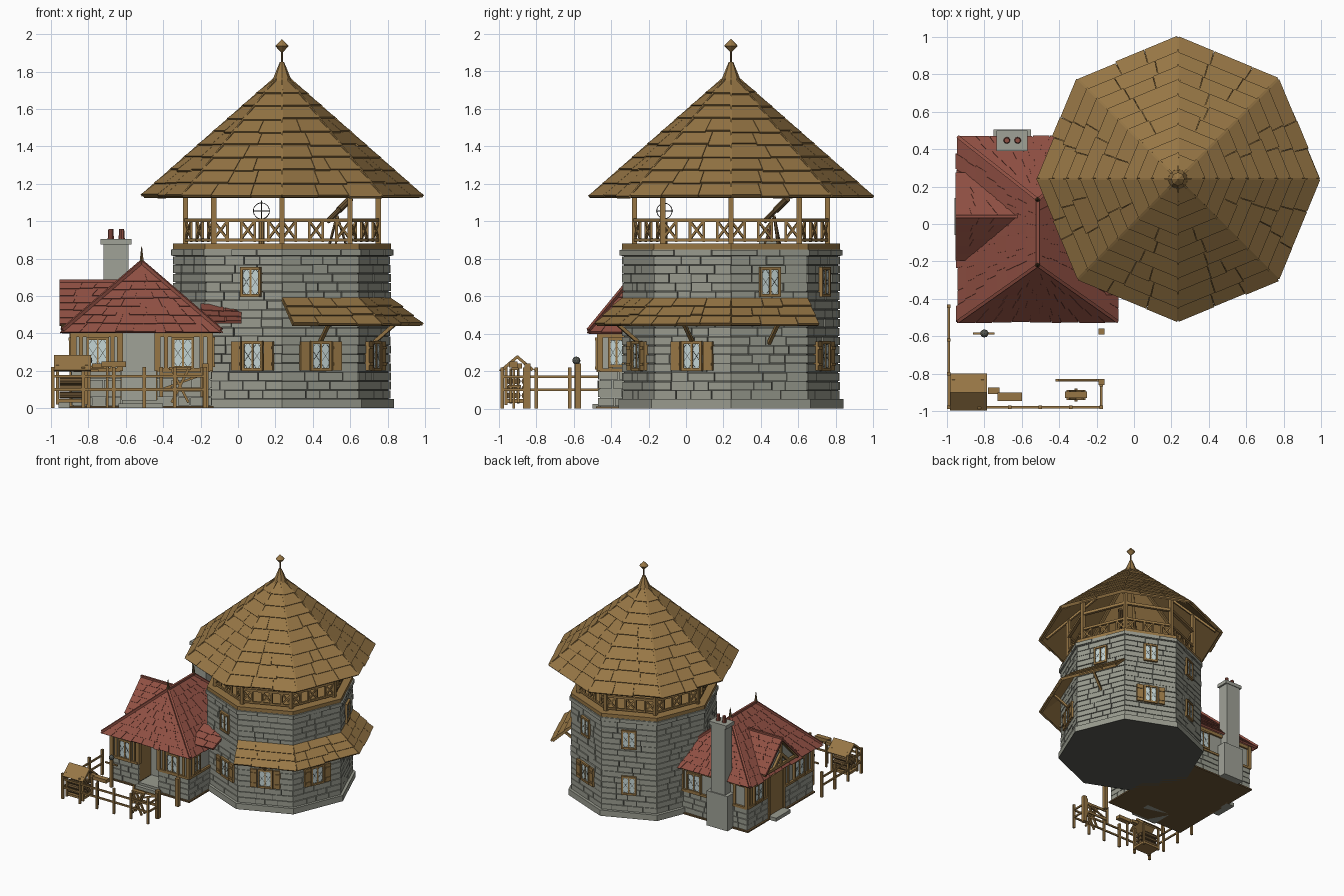
import bpy, bmesh, math, random
from mathutils import Vector as V, Matrix as M

if "Cube" in bpy.data.objects:
    bpy.data.objects.remove(bpy.data.objects["Cube"])
random.seed(4)
COL = {"stone": (.32, .33, .275), "mortar": (.095, .10, .085), "wood": (.31, .183, .06), "dark wood": (.15, .09, .035),
       "red tile": (.28, .08, .056), "plaster": (.35, .36, .31), "glass": (.55, .66, .66), "iron": (.04, .04, .04)}
MATS = {}
for n, c in COL.items():
    MATS[n] = bpy.data.materials.new(n)
    MATS[n].diffuse_color = (*c, 1)
PARTS = {}

def part(name, mat):
    """Mesh under construction for one named, single-colour object."""
    return PARTS.setdefault(name, (bmesh.new(), mat))[0]

def box(bm, lo, hi, m=M()):
    lo, hi = V(lo), V(hi)
    bmesh.ops.create_cube(bm, size=1, matrix=m @ M.Translation((lo + hi) / 2) @ M.Diagonal((*(hi - lo), 1)))

def beam(bm, p, q, w=.02, h=None, seg=0, r2=None):
    p, q = V(p), V(q)
    m = M.Translation((p + q) / 2) @ (q - p).to_track_quat('Z', 'Y').to_matrix().to_4x4()
    L = (q - p).length
    if seg:
        bmesh.ops.create_cone(bm, cap_ends=True, segments=seg, radius1=w, radius2=w if r2 is None else r2, depth=L, matrix=m)
    else:
        bmesh.ops.create_cube(bm, size=1, matrix=m @ M.Diagonal((w, h or w, L, 1)))

def hexa(bm, lo, hi):
    v = [bm.verts.new(p) for p in lo + hi]
    for f in ((0, 1, 2, 3), (4, 5, 6, 7), (0, 1, 5, 4), (1, 2, 6, 5), (2, 3, 7, 6), (3, 0, 4, 7)):
        bm.faces.new([v[i] for i in f])

def splits(n):
    return [0] + [(i + random.uniform(-.28, .28)) / n for i in range(1, n)] + [1]

def shingles(bm, core, a, b, c, d, rows, width, th):
    """Rows of overlapping boards on a roof facet: eave a-b, top d-c."""
    a, b, c, d = map(V, (a, b, c, d))
    n = (b - a).cross(d - a).normalized()
    P = lambda s, t, h: a.lerp(b, s).lerp(d.lerp(c, s), t) + n * h
    hexa(core, [P(s, t, -.014) for s, t in ((0, 0), (1, 0), (1, .995), (0, .995))],
         [P(s, t, 0) for s, t in ((0, 0), (1, 0), (1, .995), (0, .995))])
    for i in range(rows):
        L = (P(1, i / rows, 0) - P(0, i / rows, 0)).length
        s = splits(max(1, round(L / width)))
        g = .0015 / max(L, .02)
        for s0, s1 in zip(s, s[1:]):
            t0, t1 = (i - random.uniform(0, .2)) / rows, min(.99, (i + 1.05) / rows)
            q = ((s0 + g, t0), (s1 - g, t0), (s1 - g, t1), (s0 + g, t1))
            hexa(bm, [P(*u, -.002) for u in q], [P(*u, th if j < 2 else th * .25) for j, u in enumerate(q)])

def bricks(bm, p, q, z0, z1, rows, length):
    """Staggered stone blocks on the wall p-q, outward to the right."""
    p, q = V((*p, 0)), V((*q, 0))
    m = M.Translation(p) @ M.Rotation(math.atan2(q.y - p.y, q.x - p.x), 4, 'Z')
    L, h = (q - p).length, (z1 - z0) / rows
    for i in range(rows):
        s = splits(max(1, round(L / length + random.uniform(-.5, .5))))
        for s0, s1 in zip(s, s[1:]):
            box(bm, (s0 * L + (.0025 if s0 else -.004), -random.uniform(.006, .012), z0 + i * h + .0025),
                (s1 * L - (.0025 if s1 < 1 else -.004), .01, z0 + (i + 1) * h - .0025), m)

def window(x, y, z, ang, w, h, shutters=False):
    """Leaded window centred at x, y, z, facing the angle."""
    m = M.Translation((x, y, z)) @ M.Rotation(math.radians(ang + 90), 4, 'Z')
    F, G, D = part("window_frames", "wood"), part("window_glass", "glass"), part("window_leads", "mortar")
    w, h = w / 2, h / 2
    box(G, (-w, -.016, -h), (w, .01, h), m)
    for s in (-1, 1):
        box(F, (s * w - .007, -.024, -h - .008), (s * w + .007, .01, h + .008), m)
        box(F, (-w, -.026, s * h - .008), (w, .01, s * h + .008), m)
    box(F, (-.005, -.021, -h), (.005, 0, h), m)
    for i in range(4):
        for j in range(4):
            x0, x1, z0, z1 = w * (i - 2) / 2, w * (i - 1) / 2, h * (j - 2) / 2, h * (j - 1) / 2
            a, b = ((x0, z0), (x1, z1)) if (i + j) % 2 else ((x0, z1), (x1, z0))
            beam(D, m @ V((a[0], -.016, a[1])), m @ V((b[0], -.016, b[1])), .0025)
    if shutters:
        S = part("shutters", "wood")
        for s in (-1, 1):
            c = s * (w * 1.55 + .012)
            box(S, (c - w * .5, -.024, -h - .005), (c + w * .5, .005, h + .005), m)
            for zz in (-.6, .6):
                box(S, (c - w * .45, -.03, zz * h - .007), (c + w * .45, -.02, zz * h + .007), m)

# ---------- octagonal tower ----------
CX, CY = .235, .24
def pt(r, k, z=0):
    return V((CX + r * math.cos(k * math.pi / 4), CY + r * math.sin(k * math.pi / 4), z))
def prism(bm, r1, z0, z1, r2=None):
    beam(bm, (CX, CY, z0), (CX, CY, z1), r1, seg=8, r2=r2)

prism(part("tower_core", "mortar"), .57, .002, .83)
prism(part("tower_plinth", "stone"), .60, .002, .05)
prism(part("tower_floor", "mortar"), .60, 0, .003)
prism(part("tower_cornice", "stone"), .585, .815, .85)
prism(part("balcony_deck", "wood"), .582, .85, .88)
for k in range(8):
    bricks(part("tower_stones", "stone"), pt(.57, k).xy, pt(.57, k + 1).xy, .05, .815, 16, .125)
    bricks(part("cornice_stones", "stone"), pt(.583, k).xy, pt(.583, k + 1).xy, .815, .85, 1, .15)

def tower_window(face, z, h, off=0, shutters=False):
    a = math.radians(face)
    r = .572 * math.cos(math.pi / 8)
    window(CX + r * math.cos(a) - off * math.sin(a), CY + r * math.sin(a) + off * math.cos(a), z, face, .105, h, shutters)
for f, o in ((-112.5, .055), (-67.5, 0), (-22.5, 0), (67.5, 0)):
    tower_window(f, .28, .145, o, True)
for f, o in ((-112.5, .045), (22.5, 0), (67.5, 0), (112.5, 0)):
    tower_window(f, .675, .145, o)
tower_window(112.5, .28, .145)

# balcony posts and cross-braced railing
post, rail = part("balcony_posts", "wood"), part("balcony_railing", "wood")
for k in range(8):
    a, b = pt(.515, k), pt(.515, k + 1)
    beam(post, pt(.515, k, .88), pt(.515, k, 1.33), .028)
    for z, w in ((.9, .016), (1.005, .02)):
        beam(rail, a + V((0, 0, z)), b + V((0, 0, z)), w)
    beam(post, a + V((0, 0, 1.15)), b + V((0, 0, 1.15)), .025)
    beam(post, pt(.70, k, 1.145), pt(.06, k, 1.71), .024)
    for i in range(5):
        s0, s1 = a.lerp(b, i / 5), a.lerp(b, (i + 1) / 5)
        beam(rail, s0 + V((0, 0, .89)), s0 + V((0, 0, 1.0)), .014)
        if i % 2 == 0:
            beam(rail, s0 + V((0, 0, .905)), s1 + V((0, 0, 1.0)), .012)
            beam(rail, s0 + V((0, 0, 1.0)), s1 + V((0, 0, .905)), .012)

# tower roof with hip boards, spire and finial
rb, rc, rh = part("tower_roof_boards", "wood"), part("tower_roof_deck", "wood"), part("tower_roof_hips", "wood")
for k in range(8):
    shingles(rb, rc, pt(.745, k, 1.135), pt(.745, k + 1, 1.135), pt(.045, k + 1, 1.752), pt(.045, k, 1.752), 9, .17, .014)
    beam(rh, pt(.752, k, 1.136), pt(.045, k, 1.758), .012)
prism(rh, .055, 1.745, 1.85, .012)
fin = part("finial", "wood")
beam(part("finial_rod", "dark wood"), (CX, CY, 1.84), (CX, CY, 1.91), .006, seg=6)
beam(fin, (CX, CY, 1.9), (CX, CY, 1.936), .002, seg=8, r2=.036)
beam(fin, (CX, CY, 1.936), (CX, CY, 1.972), .036, seg=8, r2=.002)

# awning around three faces
ab, ac, st = part("awning_boards", "wood"), part("awning_deck", "wood"), part("awning_struts", "wood")
for k in (6, 7, 8):
    n = V((math.cos((k + .5) * math.pi / 4), math.sin((k + .5) * math.pi / 4), 0))
    a, b = pt(.745, k, .45), pt(.745, k + 1, .45)
    c, d = pt(.578, k + 1, .59), pt(.578, k, .59)
    if k == 6: a = V((d.x, d.y, .45)) + n * .154
    if k == 8: b = V((c.x, c.y, .45)) + n * .154
    shingles(ab, ac, a, b, c, d, 3, .15, .012)
    m = V((CX, CY, 0))
    beam(st, m + n * .53 + V((0, 0, .35)), m + n * .66 + V((0, 0, .455)), .018)

# telescope on a tripod, and armillary rings
tel = part("telescope", "dark wood")
for f in range(3):
    a = f * 2.094 + .4
    beam(tel, (.53, .47, 1.03), (.53 + .05 * math.cos(a), .47 + .05 * math.sin(a), .88), .010)
beam(tel, (.48, .42, 1.0), (.545, .485, 1.065), .014, seg=8)
beam(tel, (.54, .48, 1.06), (.60, .54, 1.12), .019, seg=8)
arm = part("armillary_rings", "iron")
ax, ay = .125, -.115
def ring(bm, c, u, w, r, th, n=20):
    p = [V(c) + r * (V(u) * math.cos(i * math.tau / n) + V(w) * math.sin(i * math.tau / n)) for i in range(n)]
    for i in range(n):
        beam(bm, p[i - 1], p[i], th)
ring(arm, (ax, ay, 1.055), (1, 0, 0), (0, 0, 1), .043, .004)
ring(arm, (ax, ay, 1.055), (0, 1, 0), (0, 0, 1), .041, .004)
ring(arm, (ax, ay, 1.055), (1, 0, 0), (0, 1, 0), .044, .004)
beam(arm, (ax, ay, 1.0), (ax, ay, 1.11), .005)
beam(part("armillary_stand", "wood"), (ax, ay, .88), (ax, ay, 1.01), .016, seg=8)

# ---------- cottage ----------
wall = part("cottage_walls", "plaster")
box(wall, (-.88, -.30, .01), (-.15, .42, .42))
for x0, x1 in ((-.88, -.63), (-.43, -.15)):
    box(wall, (x0, -.46, .01), (x1, -.29, .42))
box(part("cottage_floor", "dark wood"), (-.9, -.48, 0), (-.13, .44, .012))
cs = part("cottage_stones", "stone")
for p, q in (((-.88, -.46), (-.63, -.46)), ((-.43, -.46), (-.15, -.46)), ((-.15, -.46), (-.15, -.1)),
             ((-.15, .42), (-.88, .42)), ((-.88, .42), (-.88, .15)), ((-.88, -.07), (-.88, -.46))):
    bricks(cs, p, q, .012, .2, 4, .1)
    sill = part("cottage_timbers", "wood")
    beam(sill, (*p, .205), (*q, .205), .035, .02)
    for t in (0, .16, .84, 1):
        u = V(p).lerp(V(q), t)
        beam(sill, (*u, .2), (*u, .41), .032 if t in (0, 1) else .022)
    beam(sill, (*p, .395), (*q, .395), .03)
box(part("front_step", "stone"), (-.64, -.50, 0), (-.40, -.30, .025))
box(part("front_step", "stone"), (-.62, -.47, .025), (-.42, -.30, .045))
box(part("side_step", "stone"), (-.96, -.06, 0), (-.88, .14, .03))
doors = part("doors", "wood")
box(doors, (-.632, -.455, .045), (-.622, -.30, .40))
box(doors, (-.438, -.455, .045), (-.428, -.30, .40))
box(doors, (-.89, -.045, .03), (-.87, .125, .36))
for y in (-.06, .14):
    box(sill, (-.9, y - .012, 0), (-.87, y + .012, .41))
for x in (-.75, -.295):
    window(x, -.46, .295, -90, .105, .155)
window(-.15, -.37, .3, 0, .08, .145)
window(-.88, -.27, .295, 180, .13, .15)
window(-.88, .285, .295, 180, .11, .15)
window(-.38, .42, .295, 90, .12, .15)

# hipped red roof, side gable and link roof to the tower
A, B, C, D = (-.94, -.52, .41), (-.09, -.52, .41), (-.09, .465, .41), (-.94, .465, .41)
E, F = (-.515, -.22, .775), (-.515, .13, .775)
tb, tc, th = part("cottage_tiles", "red tile"), part("cottage_roof_deck", "red tile"), part("cottage_ridges", "red tile")
for q in ((A, B, E, E), (B, C, F, E), (C, D, F, F), (D, A, E, F)):
    shingles(tb, tc, *q, 8, .09, .005)
for p, q in ((A, E), (B, E), (C, F), (D, F), (E, F)):
    beam(th, V(p) + V((0, 0, .008)), V(q) + V((0, 0, .008)), .018)
g0, g1 = (-.955, .04, .68), (-.62, .04, .68)
shingles(tb, tc, (-.955, -.19, .45), (-.90, -.19, .45), g1, g0, 6, .09, .005)
shingles(tb, tc, (-.90, .27, .45), (-.955, .27, .45), g0, g1, 6, .09, .005)
beam(th, V(g0), V(g1), .018)
hexa(wall, [V((-.915, -.16, .45)), V((-.915, .24, .45)), V((-.915, .05, .655)), V((-.915, .03, .655))],
     [V((-.80, -.16, .45)), V((-.80, .24, .45)), V((-.80, .05, .655)), V((-.80, .03, .655))])
for p, q in (((-.185, .435), (.04, .665)), ((.265, .435), (.04, .665)), ((-.16, .45), (.24, .45)),
             ((.04, .45), (.04, .65)), ((-.06, .45), (.04, .55)), ((.14, .45), (.04, .55))):
    beam(sill, (-.935, *p), (-.935, *q), .022)
shingles(tb, tc, (-.2, -.37, .465), (.02, -.37, .465), (.02, -.18, .54), (-.2, -.18, .56), 3, .09, .005)
for p in (E, F):
    beam(part("ridge_spikes", "dark wood"), V(p), V(p) + V((0, 0, .09)), .014, seg=6, r2=.002)

# chimney
ch = part("chimney", "plaster")
box(ch, (-.75, .38, 0), (-.55, .505, .30))
box(ch, (-.72, .40, .30), (-.585, .495, .88))
box(ch, (-.735, .39, .875), (-.57, .50, .905))
for x in (-.68, -.622):
    beam(part("chimney_pots", "red tile"), (x, .447, .9), (x, .447, .958), .018, seg=10, r2=.014)

# ---------- yard ----------
fence = part("fence", "wood")
def run(p, q, n):
    for i in range(n + 1):
        u = V(p).lerp(V(q), i / n)
        beam(fence, (*u, 0), (*u, .22), .018)
    for z in (.10, .17):
        beam(fence, (*p, z), (*q, z), .012, .014)
run((-.99, -.44), (-.99, -.98), 3)
run((-.99, -.98), (-.175, -.98), 5)
run((-.175, -.98), (-.175, -.86), 1)
for y in (-.845, -.575):
    box(fence, (-.19, y - .016, 0), (-.158, y + .016, .24))
for z in (.09, .17):
    box(part("gate", "wood"), (-.42, -.84, z), (-.18, -.83, z + .02))
for x in (-.42, -.20):
    box(part("gate", "wood"), (x, -.843, .06), (x + .02, -.829, .22))
beam(part("gate", "wood"), (-.41, -.835, .1), (-.19, -.835, .18), .012)

# small log shelter, bench and trestle
sh = part("log_shelter", "wood")
for x in (-.965, -.81):
    for y in (-.96, -.84):
        beam(sh, (x, y, .02), (x, y, .23), .016)
shingles(sh, sh, (-.985, -.985, .21), (-.785, -.985, .21), (-.785, -.9, .285), (-.985, -.9, .285), 1, .3, .004)
shingles(sh, sh, (-.785, -.815, .21), (-.985, -.815, .21), (-.985, -.9, .285), (-.785, -.9, .285), 1, .3, .004)
for i in range(3):
    for j in range(3):
        y, z = -.94 + i * .04, .07 + j * .038
        beam(part("logs", "dark wood"), (-.955, y, z), (-.82, y, z), .018, seg=8)
box(sh, (-.97, -.965, .03), (-.805, -.835, .05))
box(sh, (-.78, -.91, .215), (-.72, -.875, .24))
box(sh, (-.73, -.945, .22), (-.6, -.9, .25))
beam(sh, (-.70, -.92, 0), (-.70, -.92, .23), .014)
tr = part("trestle", "wood")
for y in (-.935, -.895):
    for s in (-1, 1):
        beam(tr, (-.31 - s * .045, y, .03), (-.31 + s * .045, y, .21), .014)
beam(tr, (-.31, -.95, .12), (-.31, -.88, .12), .014)
box(tr, (-.37, -.93, .205), (-.25, -.895, .22))

# lantern post
lp = part("lantern_post", "wood")
beam(lp, (-.8, -.585, 0), (-.8, -.585, .24), .022)
beam(lp, (-.86, -.585, .2), (-.745, -.585, .2), .012)
bmesh.ops.create_icosphere(part("lantern", "mortar"), subdivisions=2, radius=.022, matrix=M.Translation((-.8, -.585, .256)))

for name, (bm, mat) in PARTS.items():
    bmesh.ops.recalc_face_normals(bm, faces=bm.faces)
    me = bpy.data.meshes.new(name)
    bm.to_mesh(me)
    bm.free()
    me.materials.append(MATS[mat])
    bpy.context.collection.objects.link(bpy.data.objects.new(name, me))

for m in bpy.data.materials:
    if m.users and not m.is_grease_pencil:
        m.use_nodes = True
        m.node_tree.nodes["Principled BSDF"].inputs["Base Color"].default_value = m.diffuse_color
